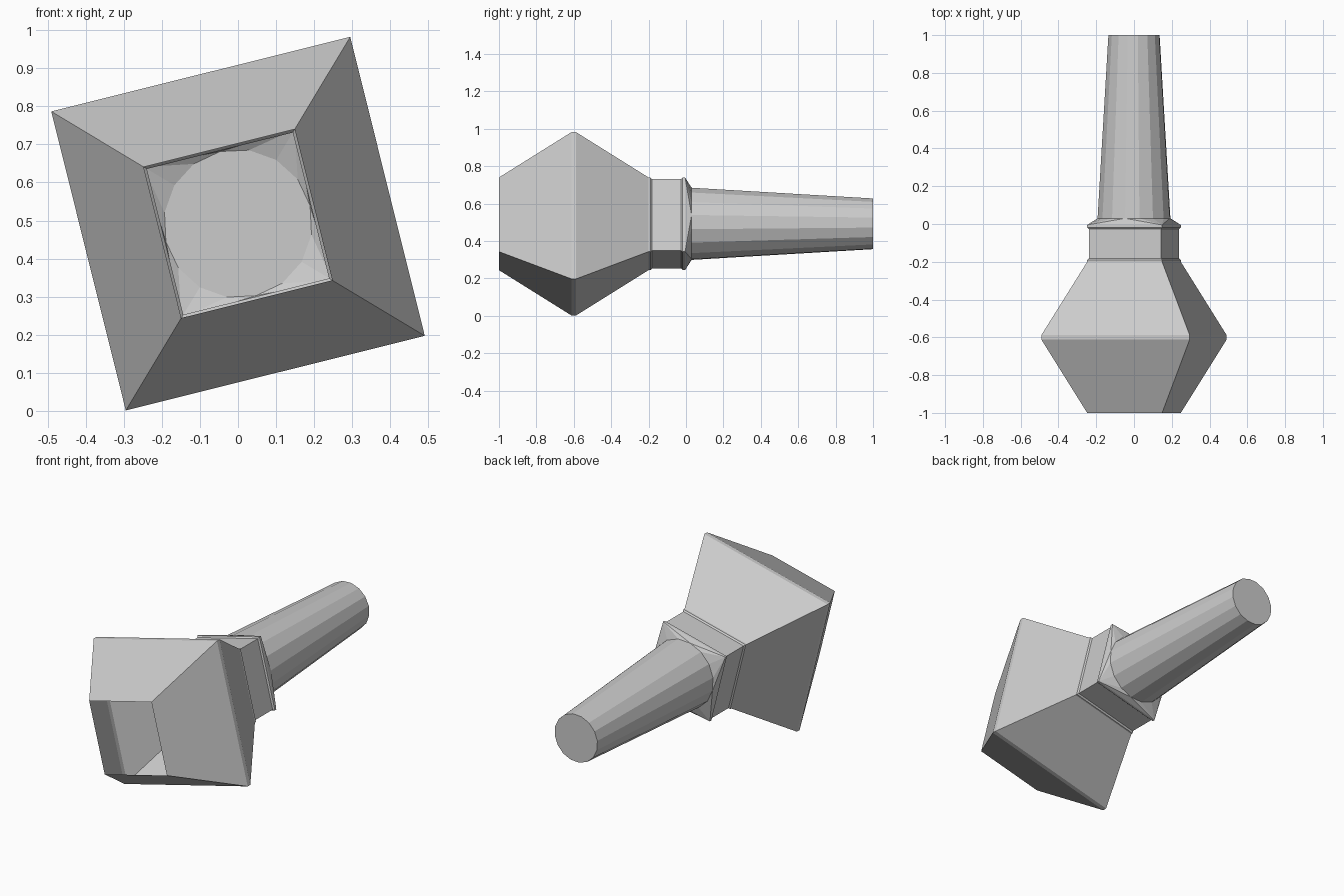
import bpy, bmesh, math

if "Cube" in bpy.data.objects:
    bpy.data.objects.remove(bpy.data.objects["Cube"], do_unlink=True)

TWIST = math.radians(14)   # roll of the whole model about its long axis
CENTRE_Z = 0.492
SIDES = 16

grey = bpy.data.materials.new("plain grey")
grey.use_nodes = True
colour = (0.6, 0.6, 0.6, 1)
grey.diffuse_color = colour
grey.node_tree.nodes["Principled BSDF"].inputs["Base Color"].default_value = colour


def ring(bm, y, radius, count, offset=0.0):
    """Ring of points around the long axis at depth y."""
    pts = []
    for i in range(count):
        a = TWIST + offset + i * math.tau / count
        pts.append(bm.verts.new((radius * math.cos(a), y, CENTRE_Z + radius * math.sin(a))))
    return pts


def bridge(bm, a, b):
    n = len(a)
    for i in range(n):
        j = (i + 1) % n
        bm.faces.new((a[i], b[i], b[j], a[j]))


def finish(bm, name):
    mesh = bpy.data.meshes.new(name)
    bm.to_mesh(mesh)
    bm.free()
    mesh.materials.append(grey)
    ob = bpy.data.objects.new(name, mesh)
    bpy.context.collection.objects.link(ob)
    return ob


def square(bm, y, radius):
    return ring(bm, y, radius, 4, math.pi / 4)


# Hollow square head, open at the front, with a narrow flat around its widest part
bm = bmesh.new()
profile = [(-1.0, 0.289), (-0.612, 0.572), (-0.588, 0.572), (-0.2, 0.289)]
loops = [square(bm, y, r) for y, r in profile]
for a, b in zip(loops, loops[1:]):
    bridge(bm, a, b)
finish(bm, "head_shell")

# Square collar with a thin lip at each end, blending into the round handle
bm = bmesh.new()
profile = [(-0.2, 0.289), (-0.19, 0.289), (-0.182, 0.279),
           (-0.026, 0.279), (-0.018, 0.289), (-0.005, 0.289)]
loops = [square(bm, y, r) for y, r in profile]
for a, b in zip(loops, loops[1:]):
    bridge(bm, a, b)
corners = loops[-1]
circle = ring(bm, 0.03, 0.195, SIDES)
for i, corner in enumerate(corners):
    for k in range(4 * i, 4 * i + 4):
        bm.faces.new((corner, circle[k], circle[(k + 1) % SIDES]))
    bm.faces.new((corner, circle[(4 * i + 4) % SIDES], corners[(i + 1) % 4]))
finish(bm, "collar")

# Tapered round handle, closed at both ends
bm = bmesh.new()
front = ring(bm, 0.03, 0.195, SIDES)
back = ring(bm, 1.0, 0.137, SIDES)
bridge(bm, front, back)
bm.faces.new(front)
bm.faces.new(back[::-1])
finish(bm, "handle")
